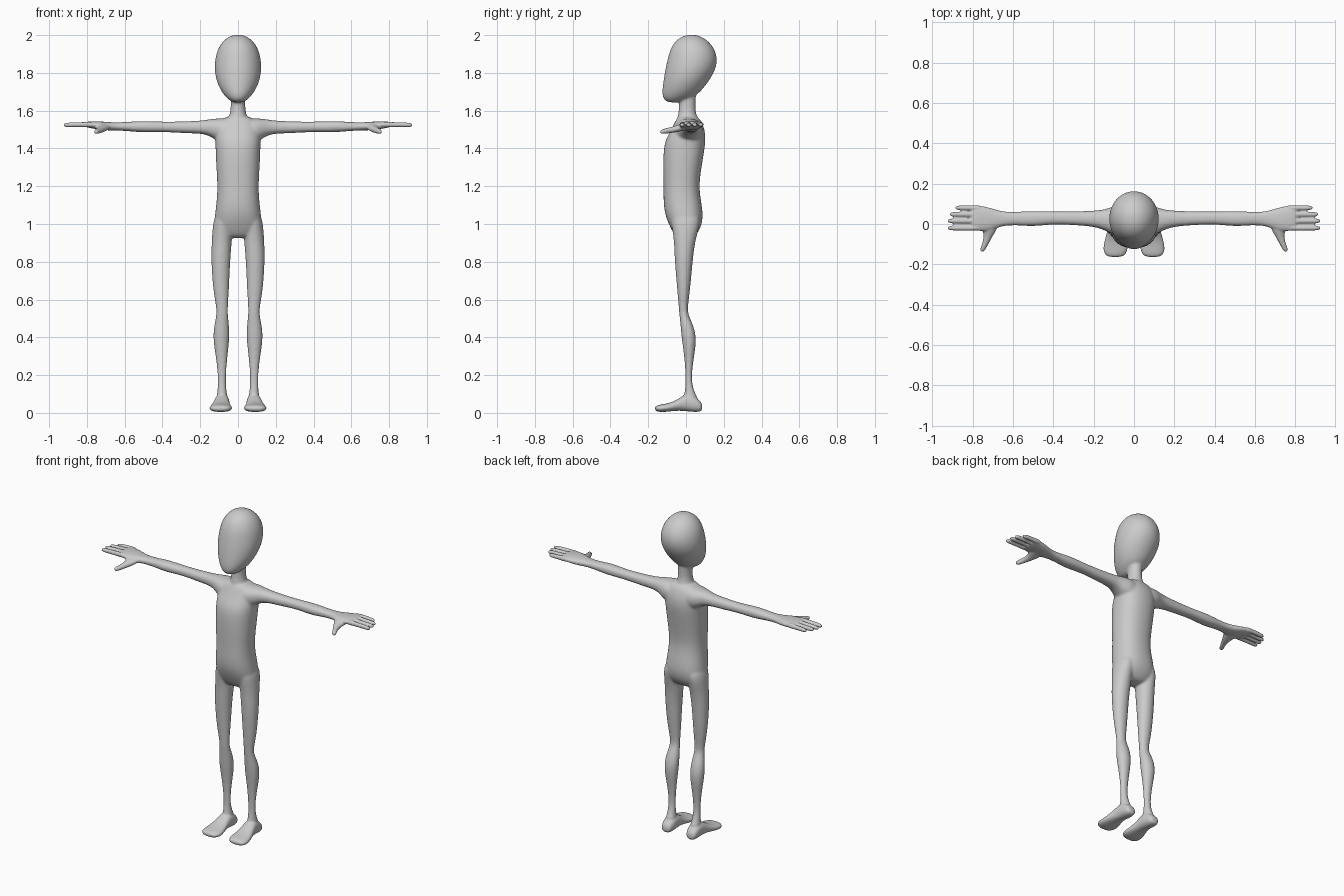
import bpy, bmesh, math

bm = bmesh.new()
SIDES = 20


def loft(axis, rows, sx=1, power=2.0):
    """Closed loft along an axis; each row is (position, a0, a1, b0, b1) extents."""
    rings = []
    for pos, a0, a1, b0, b1 in rows:
        ring = []
        for i in range(SIDES):
            t = 2 * math.pi * i / SIDES
            c, s = math.cos(t), math.sin(t)
            a = (a0 + a1) / 2 + (a1 - a0) / 2 * math.copysign(abs(c) ** (2 / power), c)
            b = (b0 + b1) / 2 + (b1 - b0) / 2 * math.copysign(abs(s) ** (2 / power), s)
            x, y, z = {'X': (pos, a, b), 'Y': (a, pos, b), 'Z': (a, b, pos)}[axis]
            ring.append(bm.verts.new((x * sx, y, z)))
        rings.append(ring)
    faces = [bm.faces.new(rings[0]), bm.faces.new(rings[-1])]
    for r0, r1 in zip(rings, rings[1:]):
        for i in range(SIDES):
            j = (i + 1) % SIDES
            faces.append(bm.faces.new((r0[i], r0[j], r1[j], r1[i])))
    bmesh.ops.recalc_face_normals(bm, faces=faces)


def sym(rows):
    """Rows (z, half width, y front, y back) centred on x = 0."""
    return [(z, -w, w, y0, y1) for z, w, y0, y1 in rows]


# Head
loft('Z', sym([
    (2.002, .02, .01, .05), (1.992, .05, -.025, .083), (1.965, .085, -.062, .125),
    (1.92, .112, -.087, .157), (1.87, .123, -.1, .168), (1.82, .126, -.111, .159),
    (1.77, .119, -.119, .132), (1.72, .1, -.126, .095), (1.68, .074, -.128, .058),
    (1.655, .047, -.116, .0), (1.643, .025, -.095, -.03)]))

# Neck
loft('Z', sym([
    (1.74, .045, -.04, .06), (1.67, .039, -.037, .052), (1.61, .039, -.038, .05),
    (1.58, .045, -.042, .055), (1.53, .06, -.055, .075)]))

# Torso and pelvis
loft('Z', sym([
    (1.572, .055, -.04, .06), (1.55, .1, -.055, .08), (1.5, .118, -.078, .101),
    (1.45, .122, -.108, .105), (1.4, .12, -.12, .1), (1.3, .116, -.122, .083),
    (1.2, .109, -.119, .069), (1.12, .114, -.121, .081), (1.05, .123, -.113, .092),
    (.99, .128, -.088, .084), (.95, .11, -.067, .06), (.923, .06, -.045, .035)]), power=2.3)

for s in (1, -1):
    # Leg
    loft('Z', [
        (1.06, .03, .12, -.08, .07), (1.0, .03, .133, -.078, .075), (.94, .031, .138, -.068, .058),
        (.88, .034, .141, -.063, .045), (.8, .041, .143, -.06, .036), (.65, .047, .133, -.047, .022),
        (.56, .053, .116, -.039, .01), (.52, .053, .114, -.036, .012), (.47, .047, .126, -.03, .037),
        (.41, .044, .133, -.025, .054), (.35, .049, .127, -.017, .052), (.28, .057, .116, -.008, .04),
        (.2, .063, .108, -.003, .031), (.14, .063, .108, -.003, .034), (.09, .056, .112, -.012, .058),
        (.04, .05, .118, -.02, .07)], s)
    # Foot
    loft('Y', [
        (.086, .065, .105, .015, .045), (.075, .053, .117, .006, .065), (.045, .046, .123, .004, .09),
        (.005, .045, .125, .008, .105), (-.035, .044, .132, .012, .078), (-.075, .036, .145, .009, .056),
        (-.115, .028, .153, .004, .047), (-.145, .036, .15, .005, .043), (-.165, .058, .13, .012, .035)],
        s, 2.3)
    # Arm and palm
    loft('X', [
        (.03, -.06, .09, 1.43, 1.56), (.09, -.06, .09, 1.43, 1.56), (.12, -.045, .082, 1.445, 1.559),
        (.16, -.025, .069, 1.472, 1.553), (.21, -.012, .066, 1.479, 1.546), (.3, -.006, .063, 1.481, 1.543),
        (.4, -.001, .062, 1.488, 1.541), (.5, -.014, .066, 1.483, 1.547), (.58, -.007, .061, 1.491, 1.541),
        (.64, -.006, .059, 1.496, 1.537), (.69, -.025, .073, 1.495, 1.54), (.73, -.038, .086, 1.499, 1.543),
        (.78, -.035, .093, 1.507, 1.545), (.81, -.03, .09, 1.513, 1.54)], s, 2.3)
    # Fingers
    for y, tip in ((.08, .887), (.048, .915), (.015, .925), (-.02, .925)):
        loft('X', [
            (.75, y - .014, y + .014, 1.51, 1.542), (.81, y - .013, y + .013, 1.513, 1.54),
            (tip - .05, y - .0125, y + .0125, 1.513, 1.539), (tip - .012, y - .012, y + .012, 1.512, 1.536),
            (tip, y - .006, y + .006, 1.518, 1.53)], s)
    # Thumb
    loft('Y', [
        (.03, .665, .77, 1.503, 1.537), (-.02, .675, .757, 1.493, 1.533), (-.05, .694, .745, 1.485, 1.522),
        (-.08, .711, .747, 1.482, 1.513), (-.11, .727, .758, 1.477, 1.506), (-.128, .737, .764, 1.476, 1.501),
        (-.138, .744, .76, 1.48, 1.496)], s)

mesh = bpy.data.meshes.new("body")
bm.to_mesh(mesh)
bm.free()
body = bpy.data.objects.new("body", mesh)
bpy.context.collection.objects.link(body)

# Fuse the parts into one skin
sub = body.modifiers.new("round", 'SUBSURF')
sub.levels = sub.render_levels = 2
fuse = body.modifiers.new("fuse", 'REMESH')
fuse.mode = 'VOXEL'
fuse.voxel_size = .005
fuse.use_smooth_shade = True
deps = bpy.context.evaluated_depsgraph_get()
skin = bpy.data.meshes.new_from_object(body.evaluated_get(deps))
body.modifiers.clear()
body.data = skin
skin.polygons.foreach_set("use_smooth", [True] * len(skin.polygons))

# Soften joins: light everywhere, stronger away from fingers and feet
joins = body.vertex_groups.new(name="joins")
joins.add([v.index for v in skin.vertices if abs(v.co.x) < .6 and v.co.z > .1], 1.0, 'REPLACE')
light = body.modifiers.new("soften", 'SMOOTH')
light.iterations = 4
strong = body.modifiers.new("soften_joins", 'SMOOTH')
strong.iterations = 20
strong.vertex_group = "joins"
